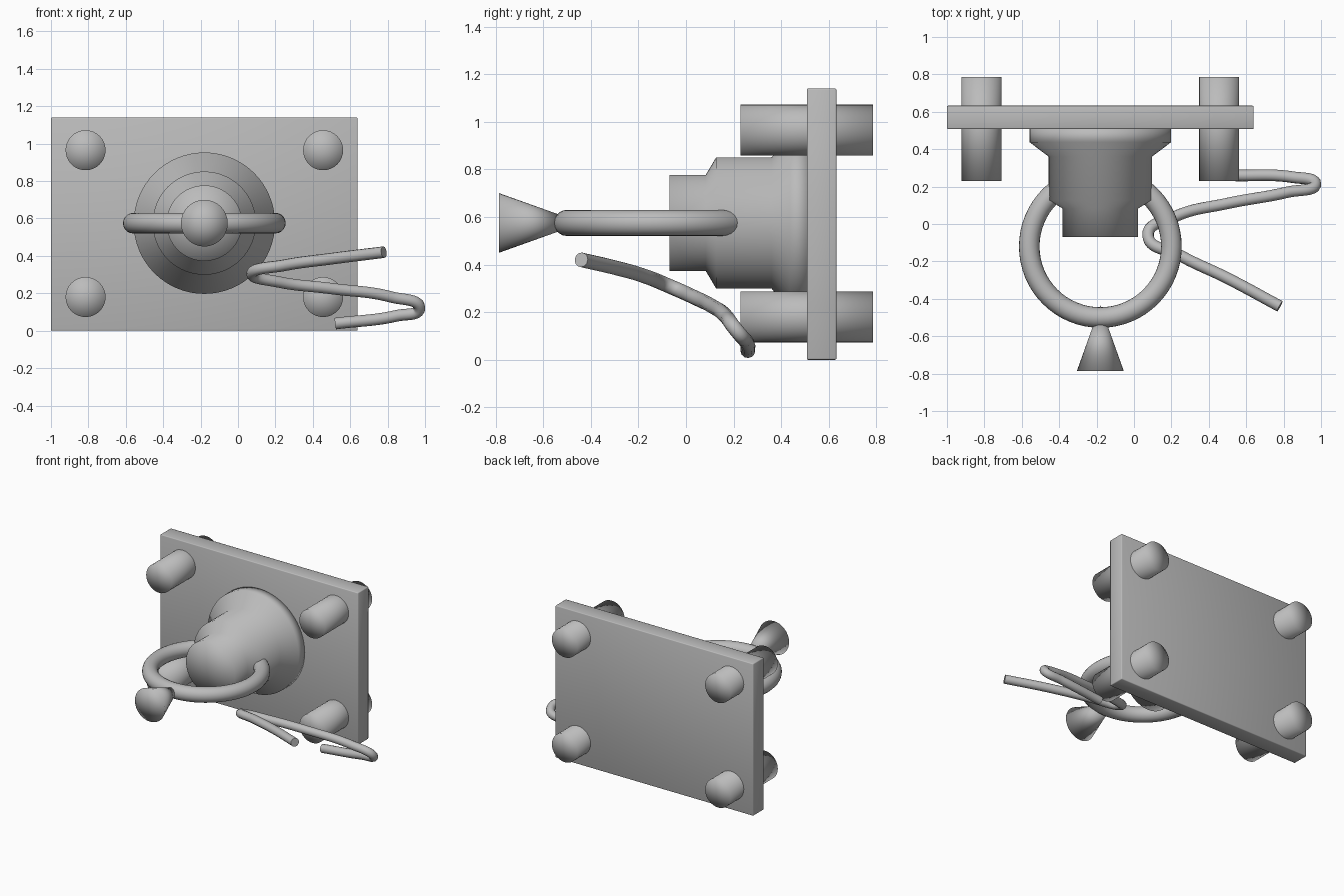
import bpy, bmesh, math
from mathutils import Matrix, Vector

cube = bpy.data.objects.get("Cube")
if cube:
    bpy.data.objects.remove(cube, do_unlink=True)

grey = bpy.data.materials.new("plain_grey")
grey.use_nodes = True
colour = (0.5, 0.5, 0.5, 1)
grey.diffuse_color = colour
grey.node_tree.nodes["Principled BSDF"].inputs["Base Color"].default_value = colour

CX, CZ = -0.18, 0.575  # axis of the central fitting


def finish(name, bm):
    bmesh.ops.recalc_face_normals(bm, faces=bm.faces)
    for f in bm.faces:
        f.smooth = True
    mesh = bpy.data.meshes.new(name)
    bm.to_mesh(mesh)
    bm.free()
    mesh.materials.append(grey)
    obj = bpy.data.objects.new(name, mesh)
    bpy.context.collection.objects.link(obj)
    return obj


def lathe(name, x, z, profile, sides=48):
    """Turn (radius, y) points about an axis that runs along y."""
    bm = bmesh.new()
    verts = [bm.verts.new((x + r, y, z)) for r, y in profile]
    edges = [bm.edges.new(pair) for pair in zip(verts, verts[1:])]
    bmesh.ops.spin(bm, geom=verts + edges, cent=(x, 0, z), axis=(0, 1, 0),
                   angle=math.tau, steps=sides)
    bmesh.ops.remove_doubles(bm, verts=bm.verts, dist=0.0005)
    return finish(name, bm)


# Mounting plate with softened rim
bm = bmesh.new()
bmesh.ops.create_cube(bm, size=1, matrix=Matrix.Translation((CX, 0.57, 0.57))
                      @ Matrix.Diagonal((1.64, 0.125, 1.14, 1)))
bmesh.ops.bevel(bm, geom=bm.edges[:], offset=0.006, segments=2, profile=0.5, affect='EDGES')
finish("mounting_plate", bm)

# Four pegs through the plate corners
for side, x in (("right", -0.815), ("left", 0.455)):
    for level, z in (("upper", 0.965), ("lower", 0.18)):
        lathe(f"{level}_{side}_peg", x, z,
              [(0, 0.23), (0.107, 0.23), (0.107, 0.785), (0, 0.785)], 32)

# Stepped central housing
lathe("housing", CX, CZ, [(0, -0.07), (0.202, -0.07), (0.202, 0.083), (0.276, 0.127),
                          (0.276, 0.36), (0.378, 0.437), (0.378, 0.52), (0, 0.52)], 64)

# Ring passing through the housing
ring_centre, ring_radius, tube = Vector((CX, -0.12, CZ)), 0.38, 0.055
bm = bmesh.new()
section = bmesh.ops.create_circle(
    bm, segments=20, radius=tube,
    matrix=Matrix.Translation(ring_centre + Vector((ring_radius, 0, 0)))
    @ Matrix.Rotation(math.pi / 2, 4, 'X'))["verts"]
edges = bm.edges[:]
bmesh.ops.spin(bm, geom=section + edges, cent=ring_centre, axis=(0, 0, 1),
               angle=math.tau, steps=64)
bmesh.ops.remove_doubles(bm, verts=bm.verts, dist=0.0005)
finish("ring", bm)

# Cone handle on the front of the ring
lathe("cone_handle", CX, CZ, [(0, -0.435), (0.125, -0.785), (0, -0.785)], 32)

# Bent wire
path = [(0.78, -0.44, 0.42), (0.5, -0.29, 0.385), (0.25, -0.17, 0.35),
        (0.075, -0.06, 0.305), (0.22, 0.04, 0.26), (0.5, 0.11, 0.225),
        (0.82, 0.17, 0.18), (0.97, 0.215, 0.12), (0.85, 0.25, 0.08), (0.52, 0.26, 0.038)]
curve = bpy.data.curves.new("wire", 'CURVE')
curve.dimensions = '3D'
curve.bevel_depth = 0.031
curve.bevel_resolution = 4
curve.use_fill_caps = True
spline = curve.splines.new('BEZIER')
spline.bezier_points.add(len(path) - 1)
for point, co in zip(spline.bezier_points, path):
    point.co = co
    point.handle_left_type = point.handle_right_type = 'AUTO'
curve.materials.append(grey)
wire = bpy.data.objects.new("wire", curve)
bpy.context.collection.objects.link(wire)
bpy.ops.object.select_all(action='DESELECT')
wire.select_set(True)
bpy.context.view_layer.objects.active = wire
bpy.ops.object.convert(target='MESH')
bpy.ops.object.shade_smooth()
